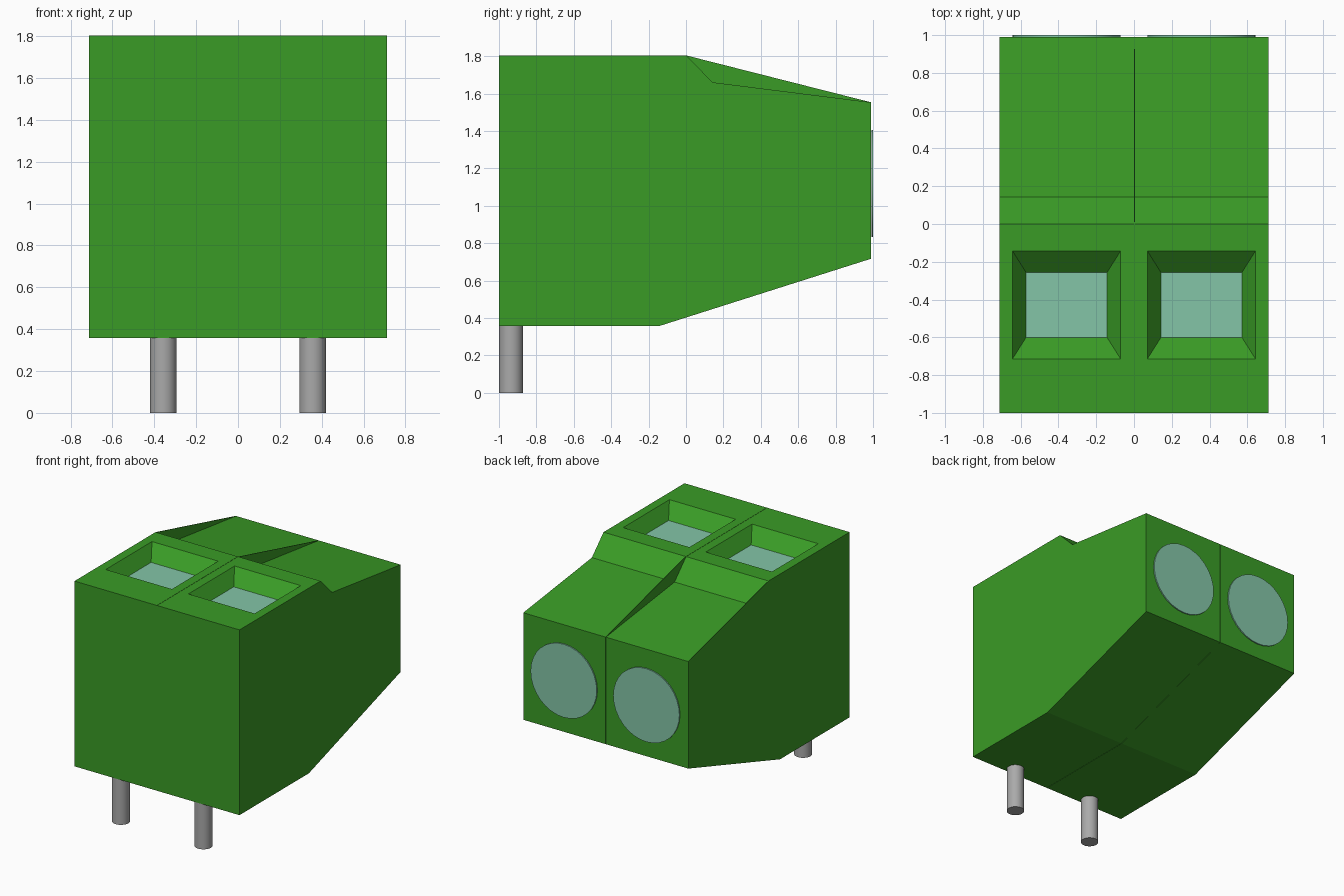
import bpy, bmesh, math
from mathutils import Vector

cube = bpy.data.objects.get("Cube")
if cube:
    bpy.data.objects.remove(cube, do_unlink=True)


def material(name, rgb, rough=0.6):
    m = bpy.data.materials.new(name)
    m.use_nodes = True
    m.diffuse_color = (*rgb, 1)
    bsdf = m.node_tree.nodes["Principled BSDF"]
    bsdf.inputs["Base Color"].default_value = (*rgb, 1)
    bsdf.inputs["Roughness"].default_value = rough
    return m


GREEN = material("green plastic", (0.042, 0.33, 0.019))
TEAL = material("pale teal", (0.23, 0.56, 0.39))
GREY = material("pin grey", (0.40, 0.40, 0.40))


def finish(bm, name, mats):
    bmesh.ops.recalc_face_normals(bm, faces=bm.faces)
    me = bpy.data.meshes.new(name)
    bm.to_mesh(me)
    bm.free()
    for m in mats:
        me.materials.append(m)
    ob = bpy.data.objects.new(name, me)
    bpy.context.collection.objects.link(ob)
    return ob


def prism(profile, x0, x1):
    """Extrude a (y, z) profile along x."""
    bm = bmesh.new()
    face = bm.faces.new([bm.verts.new((x0, y, z)) for y, z in profile])
    out = bmesh.ops.extrude_face_region(bm, geom=[face])
    verts = [g for g in out["geom"] if isinstance(g, bmesh.types.BMVert)]
    bmesh.ops.translate(bm, verts=verts, vec=(x1 - x0, 0, 0))
    bmesh.ops.recalc_face_normals(bm, faces=bm.faces)
    return bm


def cylinder(name, centre, radius, depth, axis, mat, sides=32):
    bm = bmesh.new()
    bmesh.ops.create_cone(bm, cap_ends=True, segments=sides, radius1=radius,
                          radius2=radius, depth=depth)
    ob = finish(bm, name, [mat])
    ob.location = centre
    if axis == "y":
        ob.rotation_euler.x = math.pi / 2
    bpy.ops.object.select_all(action="DESELECT")
    ob.select_set(True)
    bpy.context.view_layer.objects.active = ob
    bpy.ops.object.shade_smooth_by_angle(angle=math.radians(40))
    return ob


TOP, BOTTOM, BACK = 1.804, 0.357, 0.99
HALF = 0.356          # half width of one module, leaving a hairline seam
BODY = [(-1, BOTTOM), (-0.143, BOTTOM), (BACK, 0.717), (BACK, 1.553),
        (0.143, 1.66), (0, TOP), (-1, TOP)]
FIN = [(0, TOP), (0.143, 1.66), (BACK, 1.553)]


def place(face, cx, hx, y0, y1, z):
    """Move the corners of a four-sided face onto a rectangle."""
    mid = face.calc_center_median()
    for v in face.verts:
        v.co = Vector((cx + math.copysign(hx, v.co.x - mid.x),
                       y1 if v.co.y > mid.y else y0, z))


for side, cx in (("left", 0.357), ("right", -0.357)):
    # Housing with a tapered screw well in its top
    bm = prism(BODY, cx - HALF, cx + HALF)
    bm.faces.ensure_lookup_table()
    top = max(bm.faces, key=lambda f: f.calc_center_median().z)
    bmesh.ops.inset_individual(bm, faces=[top], thickness=0.07)
    place(top, cx, 0.286, -0.714, -0.143, TOP)
    bmesh.ops.inset_individual(bm, faces=[top], thickness=0.05)
    place(top, cx, 0.214, -0.60, -0.257, TOP - 0.1)
    top.material_index = 1
    finish(bm, side + "_housing", [GREEN, TEAL])

    # Thin triangular fin beside the sloping roof
    finish(prism(FIN, cx - HALF, cx - HALF + 0.004), side + "_fin", [GREEN])

    # Wire entry disc on the back, solder pin below
    cylinder(side + "_wire_entry", (cx, 0.9955, 1.12), 0.286, 0.009, "y", TEAL)
    cylinder(side + "_pin", (cx, -0.9355, 0.18), 0.064, 0.36, "z", GREY)
